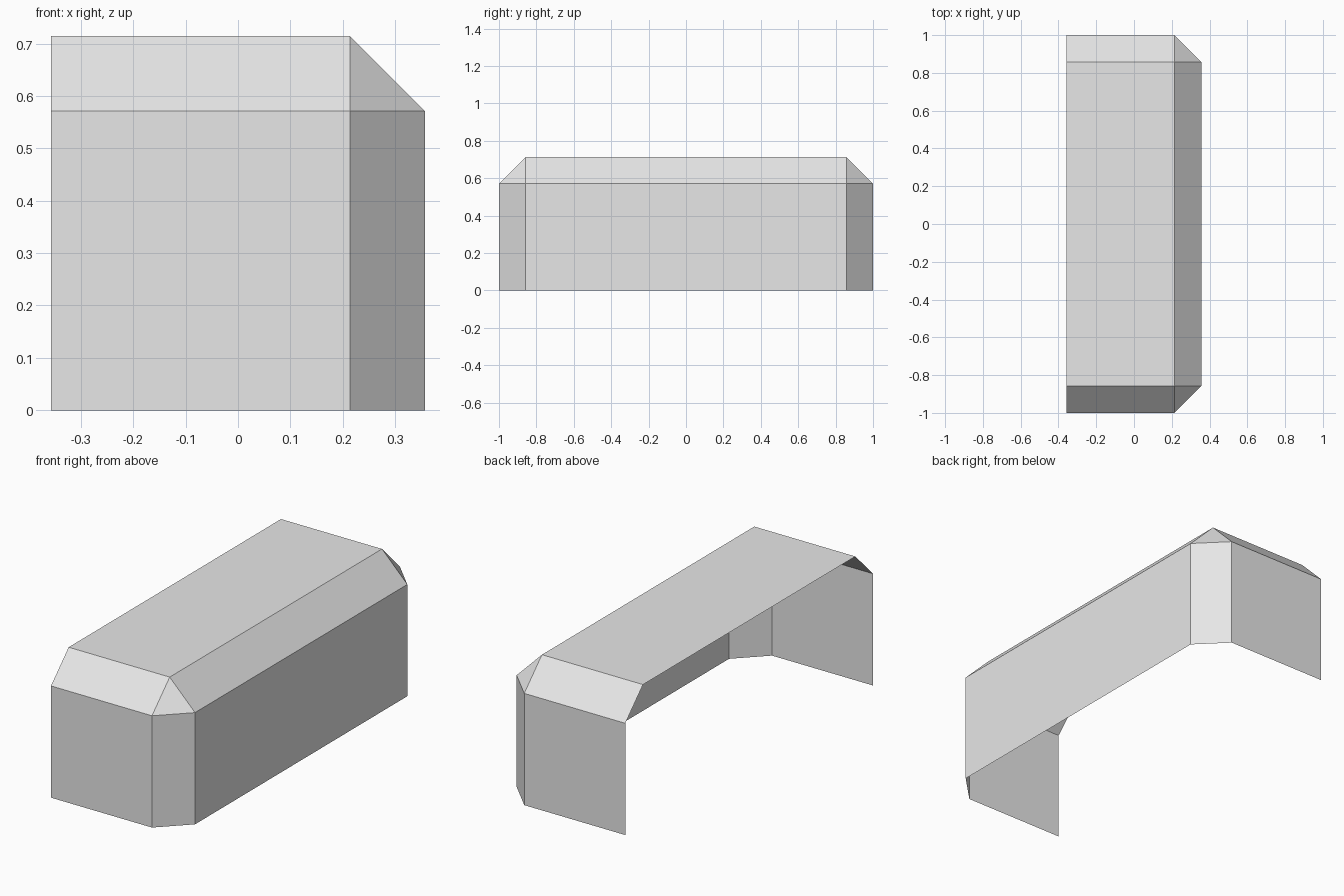
import bpy, bmesh

if "Cube" in bpy.data.objects:
    bpy.data.objects.remove(bpy.data.objects["Cube"])

HX, HY, H, C = 0.357, 1.0, 0.714, 0.143   # half width, half length, height, chamfer

grey = bpy.data.materials.new("light grey")
grey.diffuse_color = (0.8, 0.8, 0.8, 1)
grey.use_nodes = True
grey.node_tree.nodes["Principled BSDF"].inputs["Base Color"].default_value = grey.diffuse_color

bm = bmesh.new()

# Outline of the walls, open along the left side
outline = [(-HX, -HY), (HX - C, -HY), (HX, -HY + C),
           (HX, HY - C), (HX - C, HY), (-HX, HY)]
low = [bm.verts.new((x, y, 0)) for x, y in outline]
mid = [bm.verts.new((x, y, H - C)) for x, y in outline]

# Corners of the flat roof
fl, fr, br, bl = [bm.verts.new((x, y, H)) for x, y in
                  [(-HX, -HY + C), (HX - C, -HY + C), (HX - C, HY - C), (-HX, HY - C)]]

# Walls
for i in range(5):
    bm.faces.new((low[i], low[i + 1], mid[i + 1], mid[i]))

# Sloped roof edges, triangular corners and flat roof
for face in [(mid[0], mid[1], fr, fl), (mid[1], mid[2], fr),
             (mid[2], mid[3], br, fr), (mid[3], mid[4], br),
             (mid[4], mid[5], bl, br), (fl, fr, br, bl)]:
    bm.faces.new(face)

mesh = bpy.data.meshes.new("chamfered_shell")
bm.to_mesh(mesh)
bm.free()
mesh.materials.append(grey)
shell = bpy.data.objects.new("chamfered_shell", mesh)
bpy.context.collection.objects.link(shell)
